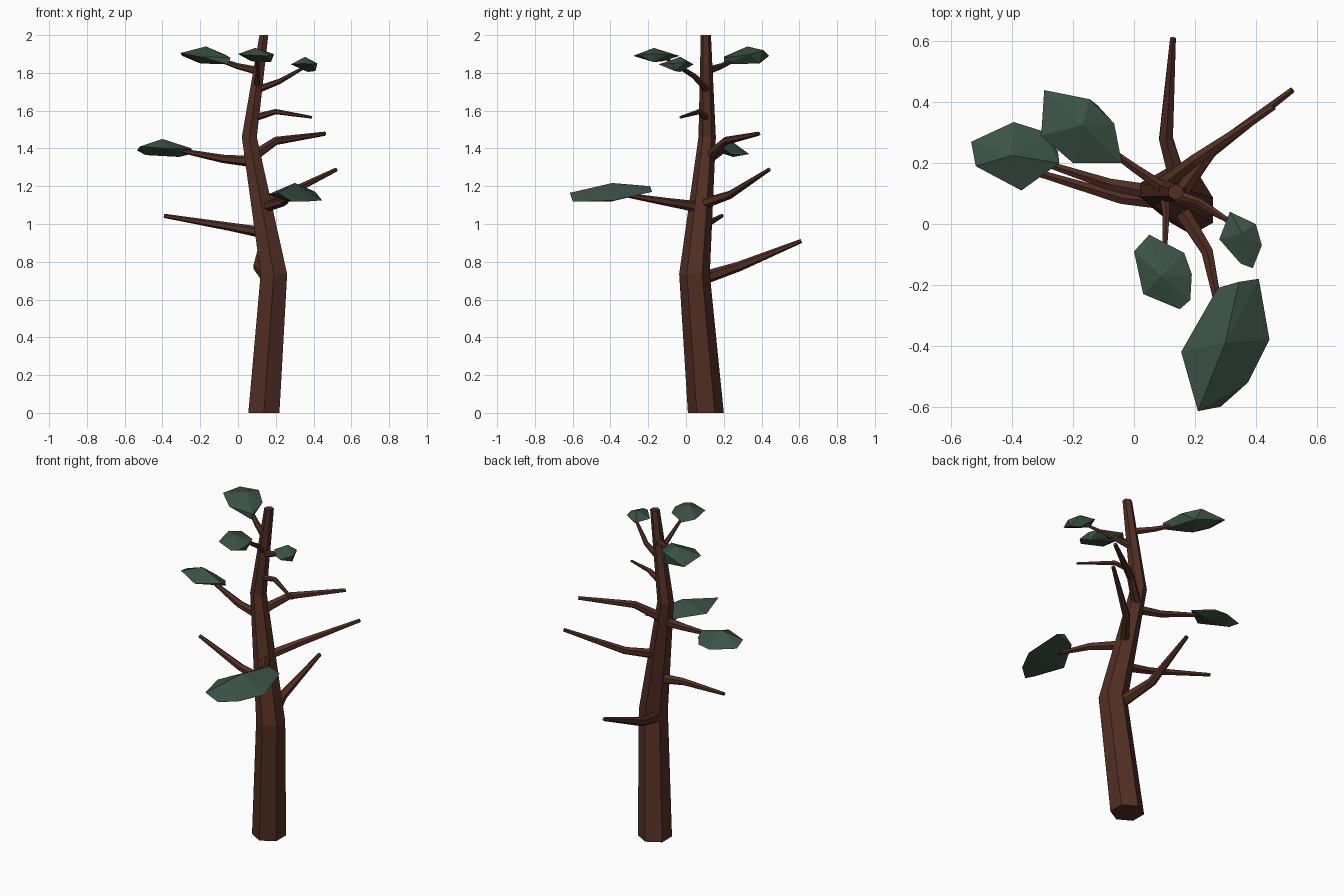
import bpy, bmesh
from math import cos, sin, pi
from mathutils import Vector


def material(name, rgb):
    m = bpy.data.materials.new(name)
    m.diffuse_color = (*rgb, 1)
    return m


BARK = material("bark", (0.085, 0.028, 0.018))
LEAF = material("foliage", (0.045, 0.085, 0.06))


def finish(bm, name, mat):
    bmesh.ops.recalc_face_normals(bm, faces=bm.faces[:])
    me = bpy.data.meshes.new(name)
    bm.to_mesh(me)
    bm.free()
    me.materials.append(mat)
    ob = bpy.data.objects.new(name, me)
    bpy.context.collection.objects.link(ob)
    return ob


def limb(name, path, radii, level=False):
    """Six-sided tapering tube; level=True keeps the rings horizontal."""
    pts = [Vector(p) for p in path]
    bm = bmesh.new()
    rings = []
    for i, (p, r) in enumerate(zip(pts, radii)):
        d = (pts[min(i + 1, len(pts) - 1)] - pts[max(i - 1, 0)]).normalized()
        q = Vector((0, 0, 1)) if level else d
        x = Vector((1, 0, 0)) if level else q.cross(Vector((0, 0, 1))).normalized()
        y = q.cross(x)
        rings.append([bm.verts.new(p + r * (x * cos(a) + y * sin(a)))
                      for a in (pi / 6 + k * pi / 3 for k in range(6))])
    for a, b in zip(rings, rings[1:]):
        for k in range(6):
            bm.faces.new((a[k], a[(k + 1) % 6], b[(k + 1) % 6], b[k]))
    bm.faces.new(rings[0])
    bm.faces.new(rings[-1])
    return finish(bm, name, BARK)


def foliage(name, pts):
    """Faceted leaf pad: convex hull of a few points."""
    bm = bmesh.new()
    for p in pts:
        bm.verts.new(p)
    res = bmesh.ops.convex_hull(bm, input=bm.verts[:])
    loose = [v for v in bm.verts if not v.link_faces]
    bmesh.ops.delete(bm, geom=loose, context='VERTS')
    return finish(bm, name, LEAF)


# Trunk
limb("trunk", [(.137, .105, 0), (.19, .045, .735), (.06, .112, 1.46), (.137, .105, 2)],
     [.095, .081, .046, .027], level=True)

# Branches: start, bend, tip and the three radii
R_BIG, R_MID, R_THIN = (.037, .026, .011), (.03, .022, .011), (.02, .014, .007)
branches = {
    "back_branch": ([(.17, .05, .70), (.105, .28, .775), (.128, .61, .91)], R_BIG),
    "left_low_branch": ([(.13, .07, .955), (-.04, .085, .985), (-.39, .19, 1.043)], R_MID),
    "front_branch": ([(.14, .07, 1.09), (.24, -.09, 1.115), (.29, -.33, 1.155)], R_MID),
    "right_branch": ([(.13, .07, 1.10), (.25, .235, 1.155), (.52, .44, 1.288)], R_MID),
    "left_branch": ([(.08, .10, 1.33), (-.08, .13, 1.345), (-.31, .205, 1.39)], R_MID),
    "right_high_branch": ([(.07, .11, 1.35), (.2, .21, 1.44), (.46, .385, 1.478)], R_MID),
    "right_twig": ([(.08, .11, 1.56), (.2, .07, 1.595), (.39, -.03, 1.565)], R_THIN),
    "right_top_twig": ([(.10, .11, 1.71), (.22, .07, 1.755), (.37, -.03, 1.84)], R_THIN),
    "front_top_twig": ([(.10, .11, 1.72), (.105, .04, 1.785), (.10, -.12, 1.885)], R_THIN),
    "left_top_branch": ([(.11, .11, 1.81), (.0, .185, 1.835), (-.13, .28, 1.88)],
                        (.022, .016, .01)),
}
for name, (path, radii) in branches.items():
    limb(name, path, radii)

# Foliage: rim, then crown and underside points
foliage("front_foliage", [
    (.41, -.18, 1.17), (.445, -.38, 1.125), (.375, -.52, 1.12), (.285, -.60, 1.12),
    (.21, -.615, 1.165), (.155, -.42, 1.155), (.275, -.21, 1.165),
    (.345, -.19, 1.20), (.30, -.39, 1.217), (.28, -.40, 1.118)])
foliage("left_foliage", [
    (-.395, .335, 1.37), (-.30, .305, 1.365), (-.245, .20, 1.40), (-.25, .24, 1.37),
    (-.37, .11, 1.40), (-.52, .19, 1.41), (-.535, .27, 1.39),
    (-.40, .225, 1.45), (-.49, .24, 1.365), (-.31, .25, 1.355)])
foliage("back_left_foliage", [
    (-.295, .44, 1.89), (-.145, .41, 1.92), (-.065, .33, 1.895), (-.04, .20, 1.88),
    (-.05, .20, 1.845), (-.20, .20, 1.885), (-.305, .29, 1.905),
    (-.17, .325, 1.94), (-.12, .39, 1.85), (-.20, .27, 1.85)])
foliage("front_top_foliage", [
    (.05, -.035, 1.89), (.165, -.095, 1.895), (.19, -.165, 1.90), (.185, -.25, 1.895),
    (.15, -.28, 1.89), (.03, -.23, 1.895), (0, -.09, 1.90),
    (.09, -.17, 1.932), (.175, -.17, 1.857), (.07, -.12, 1.862)])
foliage("right_top_foliage", [
    (.315, .04, 1.845), (.40, 0, 1.855), (.42, -.07, 1.85), (.39, -.145, 1.845),
    (.35, -.13, 1.85), (.28, -.05, 1.845),
    (.355, -.03, 1.885), (.41, -.06, 1.81), (.37, -.03, 1.805)])
